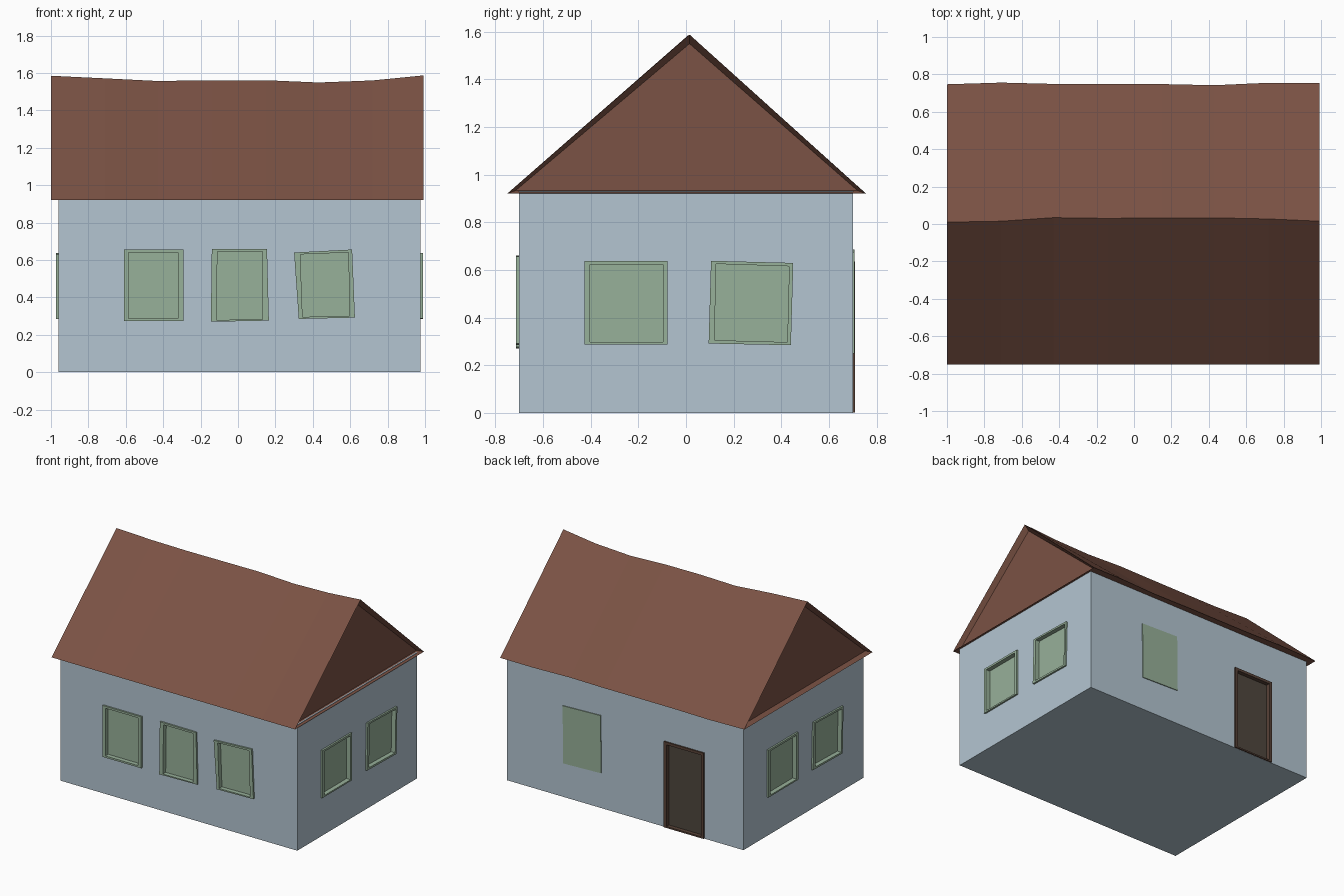
import bpy, bmesh

if "Cube" in bpy.data.objects:
    bpy.data.objects.remove(bpy.data.objects["Cube"])

X0, X1, Y, EAVE = -0.96, 0.975, 0.70, 0.92


def material(name, rgb):
    m = bpy.data.materials.new(name)
    m.diffuse_color = [(c / 255) ** 2.2 for c in rgb] + [1]
    m.use_nodes = True
    m.node_tree.nodes["Principled BSDF"].inputs["Base Color"].default_value = m.diffuse_color
    return m


WALL = material("wall_blue", (178, 196, 208))
ROOF = material("roof_brown", (122, 83, 70))
GREEN = material("window_green", (150, 175, 152))
DOOR = material("door_dark", (80, 72, 64))
TRIM = material("door_trim", (88, 68, 58))


def finish(name, bm, *mats):
    bmesh.ops.recalc_face_normals(bm, faces=bm.faces)
    me = bpy.data.meshes.new(name)
    bm.to_mesh(me)
    bm.free()
    ob = bpy.data.objects.new(name, me)
    bpy.context.collection.objects.link(ob)
    for m in mats:
        me.materials.append(m)
    return ob


# Map (position along wall, height, distance outwards) to space
SIDES = {
    "front": lambda u, z, d: (u, -Y - d, z),
    "back": lambda u, z, d: (u, Y + d, z),
    "right": lambda u, z, d: (X1 + d, u, z),
    "left": lambda u, z, d: (X0 - d, u, z),
}


def bridge(bm, a, b):
    n = len(a)
    return [bm.faces.new((a[i], a[(i + 1) % n], b[(i + 1) % n], b[i])) for i in range(n)]


def rect(a, b, lo, hi):
    return [(a, lo), (b, lo), (b, hi), (a, hi)]


cutters = bmesh.new()


def opening(name, side, outer, inner, mats, out=0.013, deep=0.02):
    """Raised frame around a recessed panel, plus the matching hole in the wall."""
    place = SIDES[side]
    bm = bmesh.new()
    loops = [[bm.verts.new(place(u, z, d)) for u, z in pts]
             for pts, d in ((outer, -0.006), (outer, out), (inner, out), (inner, -deep))]
    for a, b in zip(loops, loops[1:]):
        bridge(bm, a, b)
    panel = bm.faces.new(loops[3])
    panel.material_index = len(mats) - 1
    mid = [((a + c) / 2, (b + d) / 2) for (a, b), (c, d) in zip(outer, inner)]
    ends = [[cutters.verts.new(place(u, z, d)) for u, z in mid] for d in (-deep - 0.004, 0.05)]
    bridge(cutters, *ends)
    for e in ends:
        cutters.faces.new(e)
    finish(name, bm, *mats)


# Front windows, slightly crooked
opening("front_window_1", "front", rect(-0.61, -0.292, 0.275, 0.655),
        rect(-0.585, -0.32, 0.288, 0.64), [GREEN])
opening("front_window_2", "front", [(-0.145, 0.27), (0.165, 0.276), (0.155, 0.658), (-0.14, 0.66)],
        [(-0.115, 0.28), (0.13, 0.282), (0.13, 0.645), (-0.11, 0.645)], [GREEN])
opening("front_window_3", "front", [(0.325, 0.285), (0.625, 0.292), (0.61, 0.656), (0.30, 0.64)],
        [(0.345, 0.296), (0.597, 0.3), (0.59, 0.64), (0.333, 0.63)], [GREEN])

# Side windows
for side, s in (("right", 1), ("left", -1)):
    opening(side + "_window_1", side, rect(-0.425 * s, -0.078 * s, 0.287, 0.637),
            rect(-0.402 * s, -0.097 * s, 0.298, 0.622), [GREEN])
    opening(side + "_window_2", side,
            [(u * s, z) for u, z in ((0.095, 0.291), (0.44, 0.284), (0.45, 0.629), (0.105, 0.638))],
            [(u * s, z) for u, z in ((0.12, 0.305), (0.425, 0.297), (0.433, 0.615), (0.126, 0.625))],
            [GREEN])

# Back door with trim
opening("back_door", "back", rect(-0.64, -0.315, 0.001, 0.635),
        rect(-0.618, -0.338, 0.012, 0.615), [TRIM, DOOR], out=0.01)

# Back window, a plain flat panel
bm = bmesh.new()
ends = [[bm.verts.new(SIDES["back"](u, z, d)) for u, z in
         ((0.2, 0.26), (0.51, 0.25), (0.515, 0.675), (0.205, 0.685))] for d in (-0.01, 0.006)]
bridge(bm, *ends)
for e in ends:
    bm.faces.new(e)
finish("back_window", bm, GREEN)

# Walls, a closed box with the openings cut out
bm = bmesh.new()
ends = [[bm.verts.new((x, y, z)) for x, y in ((X0, -Y), (X1, -Y), (X1, Y), (X0, Y))]
        for z in (0, EAVE + 0.01)]
bridge(bm, *ends)
for e in ends:
    bm.faces.new(e)
walls = finish("walls", bm, WALL)
cutter = finish("opening_cutter", cutters, WALL)
cutter.hide_render = True
mod = walls.modifiers.new("openings", "BOOLEAN")
mod.operation, mod.object, mod.solver = "DIFFERENCE", cutter, "EXACT"
bpy.context.view_layer.objects.active = walls
bpy.ops.object.modifier_apply(modifier="openings")
bpy.data.objects.remove(cutter)

# Roof with sagging ridge: x, ridge y, ridge z, back eave y
sections = [(-1.0, 0.01, 1.585, 0.747), (-0.71, 0.015, 1.571, 0.756), (-0.43, 0.034, 1.557, 0.749),
            (-0.14, 0.03, 1.561, 0.748), (0.15, 0.033, 1.561, 0.748), (0.43, 0.033, 1.549, 0.742),
            (0.72, 0.027, 1.56, 0.755), (0.992, 0.015, 1.587, 0.754)]
bm = bmesh.new()
rings = [[bm.verts.new((x, -0.75, EAVE)), bm.verts.new((x, yb, EAVE)), bm.verts.new((x, ry, rz))]
         for x, ry, rz, yb in sections]
for a, b in zip(rings, rings[1:]):
    bridge(bm, a, b)
gables = [bm.faces.new(rings[0]), bm.faces.new(rings[-1])]
bmesh.ops.recalc_face_normals(bm, faces=bm.faces)
# Recessed gable triangles
bmesh.ops.inset_individual(bm, faces=gables, thickness=0.038)
for f in gables:
    for v in f.verts:
        v.co.x -= 0.035 if v.co.x > 0 else -0.035
finish("roof", bm, ROOF)
